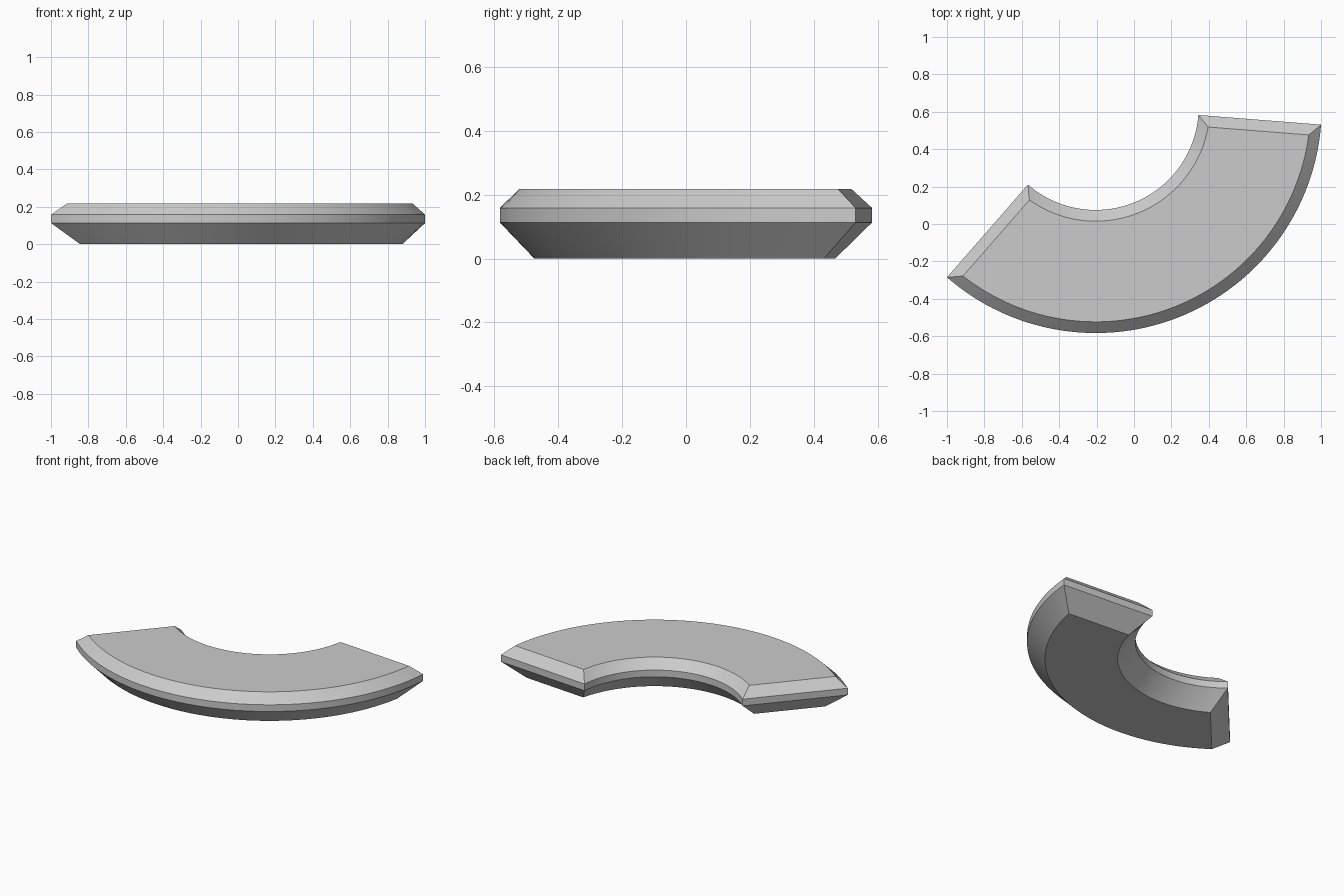
import bpy
import bmesh
from math import asin, cos, radians, sin

cube = bpy.data.objects.get("Cube")
if cube:
    bpy.data.objects.remove(cube, do_unlink=True)

CENTRE_X, CENTRE_Y = -0.205, 0.626
INNER, OUTER = 0.551, 1.209
START, END = radians(-131.1), radians(-4.5)
STEPS = 64

# Height and inward offset of each outline, from the underside up
LEVELS = [(0.0, 0.108), (0.113, 0.0), (0.158, 0.0), (0.217, 0.06)]


def arc(bm, radius, inset, z):
    """Arc of vertices whose ends stay a constant distance from the end walls."""
    trim = asin(inset / radius)
    a, b = START + trim, END - trim
    angles = [a + (b - a) * i / STEPS for i in range(STEPS + 1)]
    return [bm.verts.new((CENTRE_X + radius * cos(t), CENTRE_Y + radius * sin(t), z))
            for t in angles]


def strip(bm, first, second):
    for i in range(len(first) - 1):
        bm.faces.new((first[i], first[i + 1], second[i + 1], second[i]))


bm = bmesh.new()
rims = [(arc(bm, OUTER - d, d, z), arc(bm, INNER + d, d, z)) for z, d in LEVELS]

# Curved walls, end walls and bevels
for (out_a, in_a), (out_b, in_b) in zip(rims, rims[1:]):
    strip(bm, out_a, out_b)
    strip(bm, in_a, in_b)
    for end in (0, -1):
        bm.faces.new((out_a[end], in_a[end], in_b[end], out_b[end]))

# Flat underside and top
strip(bm, *rims[0])
strip(bm, *rims[-1])
bmesh.ops.recalc_face_normals(bm, faces=bm.faces)

mesh = bpy.data.meshes.new("curved_slab")
bm.to_mesh(mesh)
bm.free()
slab = bpy.data.objects.new("curved_slab", mesh)
bpy.context.collection.objects.link(slab)

# Plain grey finish
grey = bpy.data.materials.new("light grey")
grey.use_nodes = True
colour = (0.6, 0.6, 0.6, 1.0)
grey.diffuse_color = colour
for node in grey.node_tree.nodes:
    if node.type == "BSDF_PRINCIPLED":
        node.inputs["Base Color"].default_value = colour
mesh.materials.append(grey)

bpy.ops.object.select_all(action="DESELECT")
slab.select_set(True)
bpy.context.view_layer.objects.active = slab
bpy.ops.object.shade_smooth_by_angle(angle=radians(25))
